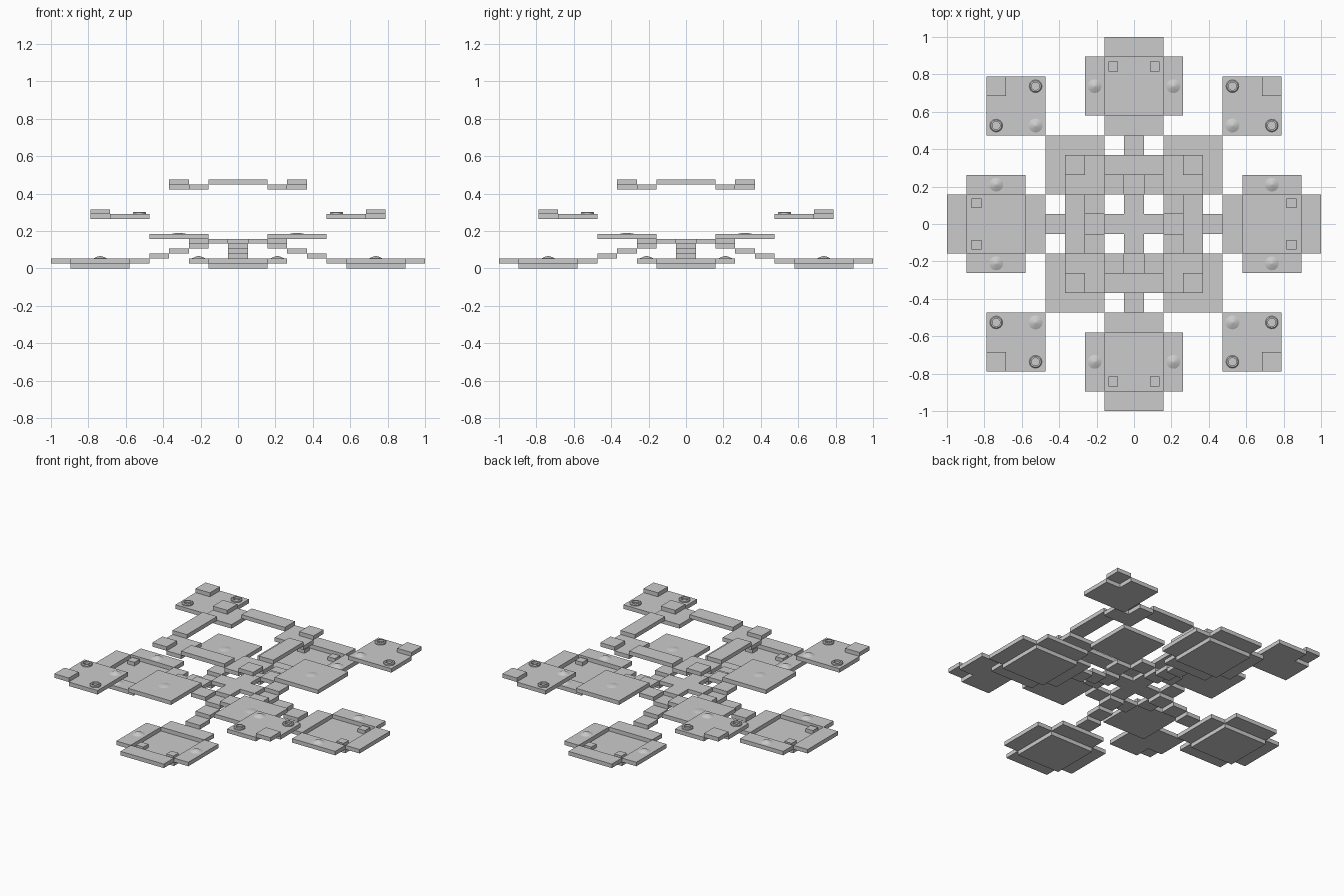
import bpy, bmesh, math
from mathutils import Matrix

if "Cube" in bpy.data.objects:
    bpy.data.objects.remove(bpy.data.objects["Cube"])

U = 1 / 19      # plan grid step
H = U / 2       # layer thickness


def finish(bm, name, smooth=False):
    me = bpy.data.meshes.new(name)
    bm.to_mesh(me)
    bm.free()
    ob = bpy.data.objects.new(name, me)
    bpy.context.collection.objects.link(ob)
    for p in me.polygons:
        p.use_smooth = smooth and len(p.vertices) < 5
    return ob


def slab(name, pts, layer, turn, h=H):
    """Extrude a plan outline (grid units), rotated by a quarter turn."""
    bm = bmesh.new()
    f = bm.faces.new([bm.verts.new((x * U, y * U, layer * H)) for x, y in pts])
    r = bmesh.ops.extrude_face_region(bm, geom=[f])
    bmesh.ops.translate(bm, vec=(0, 0, h),
                        verts=[v for v in r['geom'] if isinstance(v, bmesh.types.BMVert)])
    bmesh.ops.recalc_face_normals(bm, faces=bm.faces)
    bm.transform(Matrix.Rotation(turn * math.pi / 2, 4, 'Z'))
    return finish(bm, name)


def rect(name, x0, x1, y0, y1, layer, turn, h=H):
    return slab(name, [(x0, y0), (x1, y0), (x1, y1), (x0, y1)], layer, turn, h)


def lathe(name, x, y, layer, profile, turn, closed=False, n=24):
    """Spin an (r, z) profile about a vertical axis at a grid position."""
    bm = bmesh.new()
    rings = []
    for r, z in profile:
        rings.append([bm.verts.new((x * U + r * math.cos(a), y * U + r * math.sin(a), layer * H + z))
                      for a in (2 * math.pi * i / n for i in range(n))])
    for k in range(len(rings) if closed else len(rings) - 1):
        a, b = rings[k], rings[(k + 1) % len(rings)]
        for i in range(n):
            j = (i + 1) % n
            bm.faces.new((a[i], a[j], b[j], b[i]))
    if not closed:
        bm.faces.new(rings[-1])
    bmesh.ops.recalc_face_normals(bm, faces=bm.faces)
    bm.transform(Matrix.Rotation(turn * math.pi / 2, 4, 'Z'))
    return finish(bm, name, not closed)


CONE = [(.037, 0), (.02, .008), (.004, .013)]
LOW_DOME = [(.037, 0), (.025, .003), (.008, .005)]
RING = [(.034, 0), (.034, .008), (.029, .013), (.021, .013), (.021, 0)]

# central cross
slab('central_cross', [(3, -1), (3, 1), (1, 1), (1, 3), (-1, 3), (-1, 1),
                       (-3, 1), (-3, -1), (-1, -1), (-1, -3), (1, -3), (1, -1)], 5, 0)

for t in range(4):
    # foot tray: floor with raised rim strips
    rect('foot_floor', 11, 17, -3, 3, 0, t)
    rect('foot_inner_rim', 9, 11, -3, 3, 1, t)
    rect('foot_outer_rim', 17, 19, -3, 3, 1, t)
    for s in (-1, 1):
        a, b = sorted((3 * s, 5 * s))
        rect('foot_side_rim', 11, 17, a, b, 1, t)
        rect('foot_peg', 15.5, 16.5, 2.1 * s - .5, 2.1 * s + .5, 1, t, .024)
        lathe('foot_stud', 14, 4 * s, 2, CONE, t)
        # connector wings beside the stair
        a, b = sorted((1 * s, 3 * s))
        rect('stair_wing', 3, 5, a, b, 5, t)
    # stair up to the cross
    for i in range(3):
        rect('stair_step', 7 - 2 * i, 9 - 2 * i, -1, 1, 2 + i, t)
    # mid platform
    rect('mid_platform', 3, 9, 3, 9, 6, t)
    lathe('mid_platform_stud', 6, 6, 7, LOW_DOME, t)
    # corner platform, notched, with block above the notch
    slab('corner_platform', [(9, 9), (15, 9), (15, 13), (13, 13), (13, 15), (9, 15)], 10, t)
    rect('corner_block', 13, 15, 13, 15, 11, t)
    lathe('corner_stud', 10, 10, 11, CONE, t)
    lathe('corner_ring', 10, 14, 11, RING, t, True)
    lathe('corner_ring', 14, 10, 11, RING, t, True)
    # top frame: bars and stepped corners
    rect('top_bar', 5, 7, -3, 3, 17, t)
    slab('top_corner', [(3, 3), (7, 3), (7, 5), (5, 5), (5, 7), (3, 7)], 16, t)
    rect('top_corner_block', 5, 7, 5, 7, 17, t)
